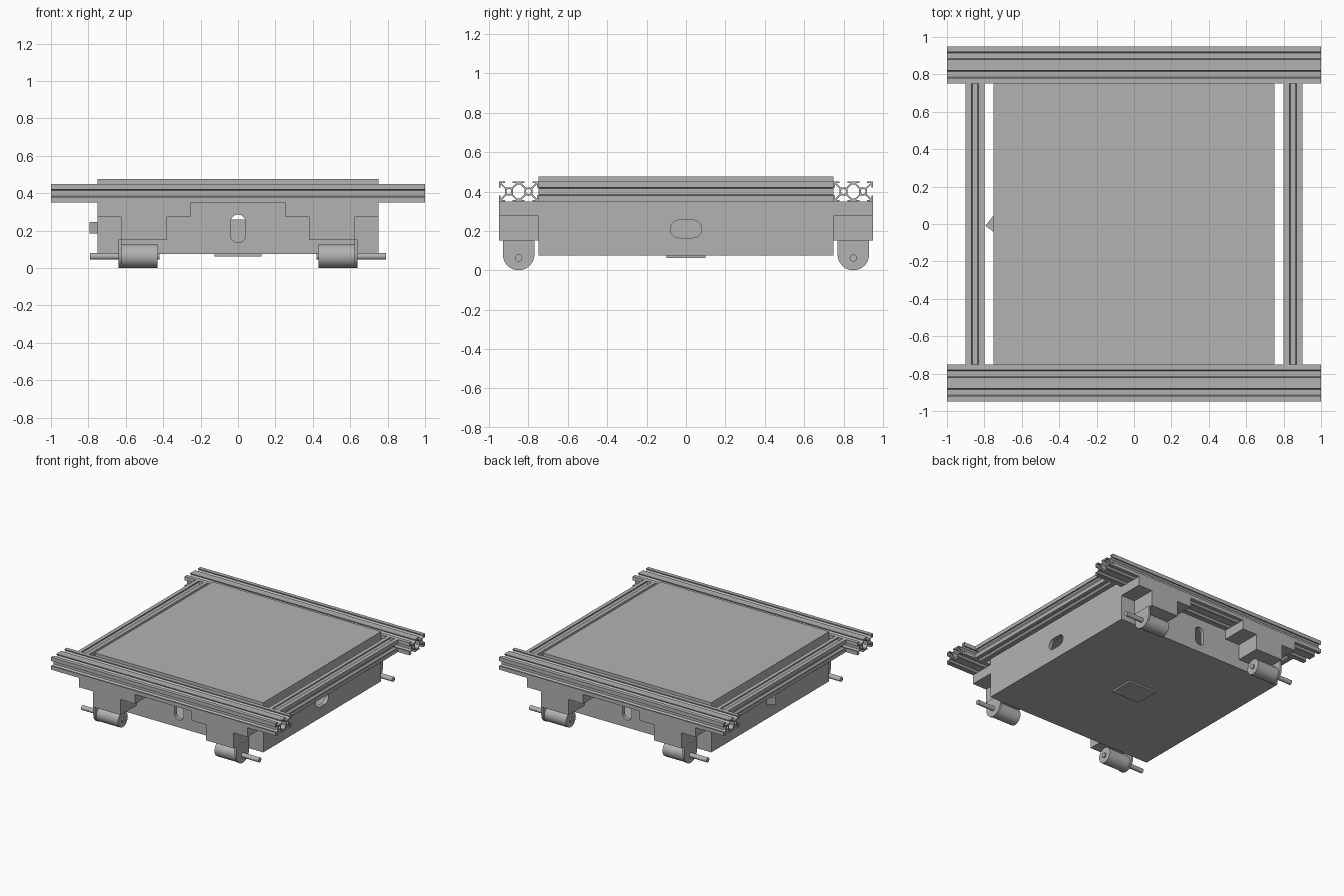
import bpy, bmesh, math
from mathutils import Matrix

cube = bpy.data.objects.get("Cube")
if cube:
    bpy.data.objects.remove(cube, do_unlink=True)

gray = bpy.data.materials.new("light_gray")
gray.use_nodes = True
COLOR = (0.45, 0.45, 0.45, 1)
gray.diffuse_color = COLOR
gray.node_tree.nodes["Principled BSDF"].inputs["Base Color"].default_value = COLOR

# Columns map profile u, v and the extrusion direction to world axes
AXES = {
    "X": Matrix(((0, 0, 1), (1, 0, 0), (0, 1, 0))),
    "Y": Matrix(((1, 0, 0), (0, 0, 1), (0, 1, 0))),
    "Z": Matrix.Identity(3),
}


def prism(name, axis, start, end, outlines, smooth=False):
    """Extrude flat outlines (inner ones become holes) from start to end."""
    curve = bpy.data.curves.new(name, "CURVE")
    curve.dimensions = "2D"
    curve.fill_mode = "BOTH"
    curve.extrude = (end - start) / 2
    for points in outlines:
        spline = curve.splines.new("POLY")
        spline.points.add(len(points) - 1)
        for p, (u, v) in zip(spline.points, points):
            p.co = (u, v, 0, 1)
        spline.use_cyclic_u = True
    temp = bpy.data.objects.new(name, curve)
    bpy.context.collection.objects.link(temp)
    bpy.context.view_layer.update()
    graph = bpy.context.evaluated_depsgraph_get()
    mesh = bpy.data.meshes.new_from_object(temp.evaluated_get(graph))
    bpy.data.objects.remove(temp, do_unlink=True)

    bm = bmesh.new()
    bm.from_mesh(mesh)
    bmesh.ops.remove_doubles(bm, verts=bm.verts, dist=0.0001)
    bmesh.ops.translate(bm, verts=bm.verts, vec=(0, 0, (start + end) / 2))
    bmesh.ops.transform(bm, verts=bm.verts, matrix=AXES[axis].to_4x4())
    bmesh.ops.recalc_face_normals(bm, faces=bm.faces)
    for f in bm.faces:
        f.smooth = smooth
    bm.to_mesh(mesh)
    bm.free()
    if smooth:
        mesh.set_sharp_from_angle(angle=math.radians(30))
    mesh.materials.clear()
    mesh.materials.append(gray)
    obj = bpy.data.objects.new(name, mesh)
    bpy.context.collection.objects.link(obj)
    return obj


def rect(u0, u1, v0, v1):
    return [(u0, v0), (u1, v0), (u1, v1), (u0, v1)]


def arc(u, v, r, a0, a1, steps):
    angles = [math.radians(a0 + (a1 - a0) * i / steps) for i in range(steps + 1)]
    return [(u + r * math.cos(a), v + r * math.sin(a)) for a in angles]


def circle(u, v, r, sides=32):
    return arc(u, v, r, 0, 360, sides)[:-1]


def cut(target, cutter):
    mod = target.modifiers.new("cut", "BOOLEAN")
    mod.operation = "DIFFERENCE"
    mod.solver = "EXACT"
    mod.object = cutter
    cutter.hide_render = True
    bpy.context.view_layer.update()
    graph = bpy.context.evaluated_depsgraph_get()
    mesh = bpy.data.meshes.new_from_object(target.evaluated_get(graph))
    target.modifiers.clear()
    target.data = mesh
    bpy.data.objects.remove(cutter, do_unlink=True)


# Slotted rail profile: one or two square cells side by side
CELL = 0.1
HALF_SLOT = [(0.39, 1), (0.39, 0.85), (0.72, 0.84), (0.29, 0.41)]


def rail_outlines(cells, u0, v0):
    h = CELL / 2
    centers = [u0 + h + CELL * i for i in range(cells)]
    mid, right = v0 + h, u0 + CELL * cells
    slot = [(-a, b) for a, b in HALF_SLOT] + HALF_SLOT[::-1]
    outline = []
    for c in centers:
        outline += [(c + h * a, mid + h * b) for a, b in slot]
    outline.append((right, mid + h))
    outline += [(centers[-1] + h * b, mid - h * a) for a, b in slot]
    outline.append((right, mid - h))
    for c in reversed(centers):
        outline += [(c - h * a, mid - h * b) for a, b in slot]
    outline.append((u0, mid - h))
    outline += [(centers[0] - h * b, mid + h * a) for a, b in slot]
    outline.append((u0, mid + h))
    result = [outline] + [circle(c, mid, h * 0.25, 16) for c in centers]
    # Hollow between neighbouring cells
    for c in centers[:-1]:
        quarter = [(-0.59, 0.29), (-0.16, 0.72)]
        top = quarter + [(-a, b) for a, b in quarter[::-1]]
        loop = top + [(a, -b) for a, b in top[::-1]]
        result.append([(c + h + h * a, mid + h * b) for a, b in loop])
    return result


# Hollow case with a cable slot in the front, back and left walls
case = prism("case", "Z", 0.075, 0.475, [rect(-0.75, 0.75, -0.75, 0.75)])
cut(case, prism("cavity", "Z", 0.105, 0.445, [rect(-0.72, 0.72, -0.72, 0.72)]))
tall = arc(0, 0.245, 0.04, 0, 180, 12) + arc(0, 0.175, 0.04, 180, 360, 12)
wide = arc(0.035, 0.21, 0.045, -90, 90, 12) + arc(-0.035, 0.21, 0.045, 90, 270, 12)
cut(case, prism("tall_slot", "Y", -0.9, 0.9, [tall]))
cut(case, prism("wide_slot", "X", 0.6, 0.9, [wide]))
prism("inner_block", "Z", 0.1, 0.258, [rect(-0.3, 0.3, -0.3, 0.3)])
prism("bottom_plate", "Z", 0.0625, 0.076, [rect(-0.125, 0.125, -0.1, 0.1)])
prism("side_wedge", "Z", 0.185, 0.245, [[(-0.74, -0.05), (-0.74, 0.06), (-0.795, -0.01)]])

# Frame rails
prism("front_rail", "X", -1, 1, rail_outlines(2, -0.95, 0.35))
prism("back_rail", "X", -1, 1, rail_outlines(2, 0.75, 0.35))
prism("left_rail", "Y", -0.75, 0.75, rail_outlines(1, 0.8, 0.35))
prism("right_rail", "Y", -0.75, 0.75, rail_outlines(1, -0.9, 0.35))

# Four corner feet: stepped bracket, rounded plate, roller and axle
for sx, side in ((1, "left"), (-1, "right")):
    for sy, end in ((-1, "front"), (1, "back")):
        tag = end + "_" + side + "_"

        def span(a, b, s):
            return sorted((a * s, b * s))

        y0, y1 = span(0.75, 0.95, sy)
        step = [(0.25, 0.35), (0.25, 0.275), (0.38, 0.275), (0.38, 0.15),
                (0.625, 0.15), (0.625, 0.275), (0.75, 0.275), (0.75, 0.35)]
        prism(tag + "bracket", "Y", y0, y1, [[(x * sx, z) for x, z in step]])
        yc = 0.85 * sy
        plate = [(yc + 0.08, 0.152)] + arc(yc, 0.08, 0.08, 0, -180, 20) + [(yc - 0.08, 0.152)]
        prism(tag + "plate", "X", *span(0.622, 0.638, sx), [plate])
        prism(tag + "roller", "X", *span(0.43, 0.625, sx), [circle(yc, 0.0635, 0.0625)], True)
        prism(tag + "axle", "X", *span(0.42, 0.79, sx), [circle(yc, 0.0625, 0.0185, 24)], True)
